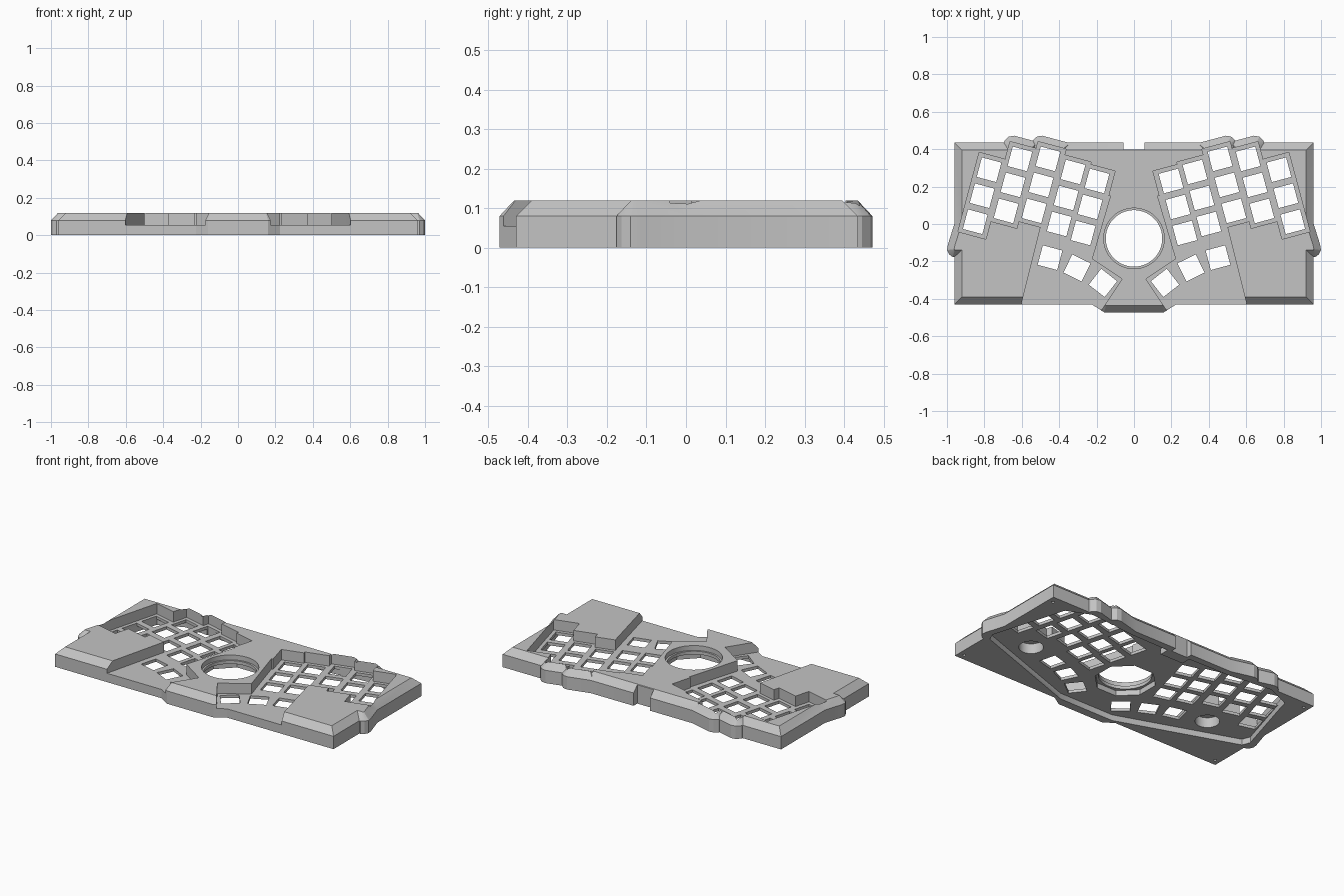
import bpy, bmesh, math
from mathutils import Vector

if "Cube" in bpy.data.objects:
    bpy.data.objects.remove(bpy.data.objects["Cube"])

TOP, EDGE, FLOOR, CEILING = 0.12, 0.08, 0.055, 0.037
TILT = math.radians(15)

grey = bpy.data.materials.new("mid grey")
grey.diffuse_color = (0.55, 0.55, 0.55, 1)
grey.use_nodes = True
grey.node_tree.nodes["Principled BSDF"].inputs["Base Color"].default_value = (0.55, 0.55, 0.55, 1)


def inset(pts, d):
    """Offset a convex counter-clockwise polygon inwards."""
    out = []
    for i, p in enumerate(pts):
        a, b, c = Vector(pts[i - 1]), Vector(p), Vector(pts[(i + 1) % len(pts)])
        u, v = (b - a).normalized(), (c - b).normalized()
        n, m = Vector((-u.y, u.x)), Vector((-v.y, v.x))
        q = b + (n + m) * d / (1 + n.dot(m))
        out.append((q.x, q.y))
    return out


def solid(name, outlines, z0, z1, chamfer=0):
    """Extrude counter-clockwise outlines to one mesh, optionally with a sloped top rim."""
    bm = bmesh.new()
    for pts in outlines:
        layers = [(pts, z0), (pts, z1)]
        if chamfer:
            layers = [(pts, z0), (pts, EDGE), (inset(pts, chamfer), z1)]
        rings = [[bm.verts.new((x, y, z)) for x, y in p] for p, z in layers]
        bm.faces.new(rings[0][::-1])
        bm.faces.new(rings[-1])
        for lo, hi in zip(rings, rings[1:]):
            for i in range(len(pts)):
                j = (i + 1) % len(pts)
                bm.faces.new((lo[i], lo[j], hi[j], hi[i]))
    mesh = bpy.data.meshes.new(name)
    bm.to_mesh(mesh)
    bm.free()
    ob = bpy.data.objects.new(name, mesh)
    bpy.context.collection.objects.link(ob)
    mesh.materials.append(grey)
    return ob


def apply(target, mod):
    bpy.context.view_layer.objects.active = target
    bpy.ops.object.modifier_apply(modifier=mod.name)


def combine(target, tool, operation):
    mod = target.modifiers.new(tool.name, "BOOLEAN")
    mod.operation, mod.solver, mod.object = operation, "EXACT", tool
    apply(target, mod)
    bpy.data.objects.remove(tool)


def cut(name, outlines, z0, z1):
    combine(case, solid(name, outlines, z0, z1), "DIFFERENCE")


def box(x0, x1, y0, y1):
    return [(x0, y0), (x1, y0), (x1, y1), (x0, y1)]


def tilted(cx, cy, angle, left, right, down, up):
    c, s = math.cos(angle), math.sin(angle)
    return [(cx + c * x - s * y, cy + s * x + c * y) for x, y in box(-left, right, -down, up)]


def circle(cx, cy, r, n=48):
    return [(cx + r * math.cos(math.tau * (i + 0.5) / n),
             cy + r * math.sin(math.tau * (i + 0.5) / n)) for i in range(n)]


# Case body with its chamfered rim; details are made on the left half, then mirrored
case = solid("keyboard_case", [box(-0.96, 0.96, -0.43, 0.435)], 0, TOP, 0.04)

# Swellings around the key wells and at the front
swellings = {
    "side": [(0.7, -0.176), (0.97, -0.176), (0.988, -0.163), (1.0, -0.14), (0.995, -0.11),
             (0.945, 0.05), (0.9, 0.18), (0.7, 0.18)],
    "outer_back": [(0.51, 0.2), (0.71, 0.2), (0.705, 0.41), (0.692, 0.446), (0.67, 0.467),
                   (0.64, 0.472), (0.51, 0.437)],
    "inner_back": [(0.34, 0.2), (0.56, 0.2), (0.555, 0.41), (0.54, 0.449), (0.518, 0.468),
                   (0.49, 0.472), (0.34, 0.432)],
    "front": [(-0.225, -0.43), (-0.16, -0.472), (0.16, -0.472), (0.225, -0.43),
              (0.225, -0.2), (-0.225, -0.2)],
}
for name, pts in swellings.items():
    combine(case, solid(name, [pts], 0, TOP, 0.037), "UNION")

# Key wells: one tilted trough per column, plus the thumb area open to the front
columns = [(0.775, 0.29), (0.61, 0.348), (0.46, 0.348), (0.326, 0.278), (0.198, 0.23)]
step = Vector((0.037, -0.139))
for cx, cy in columns:
    cut("column_well", [tilted(cx, cy, TILT, 0.08, 0.075, 2 * step.length + 0.075, 0.076)], FLOOR, 0.3)
thumb = [(0.2, -0.5), (0.62, -0.5), (0.503, -0.03), (0.45, 0.15), (0.126, 0.15),
         (0.225, -0.187), (0.064, -0.294)]
cut("thumb_well", [thumb], FLOOR, 0.3)

# Underside cavity, leaving a block around the rear socket
half = [(0.19, -0.42), (0.93, -0.16), (0.95, -0.11), (0.81, 0.36), (0.66, 0.425),
        (0.36, 0.395), (0.08, 0.39), (0.08, 0.33)]
cut("cavity", [half + [(-x, y) for x, y in reversed(half)]], -0.1, CEILING)
cut("foot_recess", [circle(0.65, -0.13, 0.07)], -0.1, 0.1)

# Ball socket: pocket below, opening, and shallow seat on top
BALL = (0, -0.077)
cut("ball_pocket", [circle(*BALL, 0.178, 8)], -0.1, 0.07)
cut("ball_opening", [circle(*BALL, 0.151, 64)], -0.1, 0.3)
cut("ball_seat", [circle(*BALL, 0.162, 64)], 0.09, 0.3)

# Square key openings: three per column and three fanned thumb keys
H = 0.054
keys = [tilted(cx + step.x * row, cy + step.y * row, TILT, H, H, H, H)
        for cx, cy in columns for row in range(3)]
for cx, cy, degrees in [(0.449, -0.18, 15), (0.305, -0.235, 26), (0.166, -0.315, 38)]:
    keys.append(tilted(cx, cy, math.radians(degrees), H, H, H, H))
cut("key_openings", keys, -0.1, 0.3)

# Rear cable notch and corner screw holes
cut("cable_notch", [box(-0.057, 0.057, 0.398, 0.6)], -0.1, 0.3)
cut("screw_holes", [circle(0.925, y, 0.009, 12) for y in (-0.39, 0.39)], -0.1, 0.04)

# Keep the left half, open it along the middle and mirror it
cut("right_half", [box(-2, 0, -1, 1)], -0.5, 0.5)
bm = bmesh.new()
bm.from_mesh(case.data)
middle = [f for f in bm.faces if all(abs(v.co.x) < 1e-4 for v in f.verts)]
bmesh.ops.delete(bm, geom=middle, context="FACES")
bm.to_mesh(case.data)
bm.free()
mirror = case.modifiers.new("Mirror", "MIRROR")
mirror.merge_threshold = 0.0002
apply(case, mirror)

# Smooth the round walls while keeping corners crisp
bpy.ops.object.select_all(action="DESELECT")
case.select_set(True)
bpy.ops.object.shade_smooth_by_angle(angle=math.radians(20))
